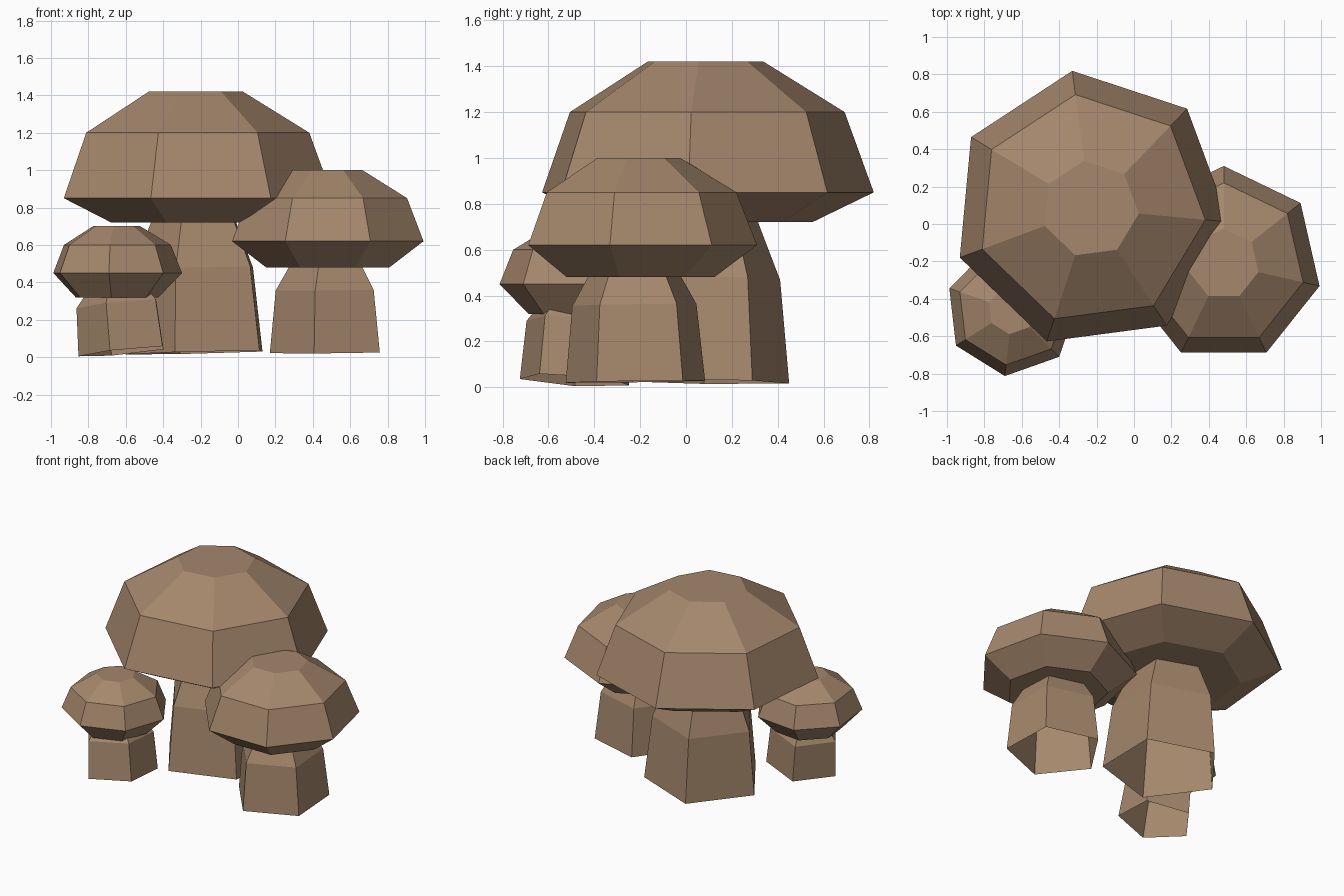
import bpy, bmesh
from math import radians, cos, sin, tau

cube = bpy.data.objects.get("Cube")
if cube:
    bpy.data.objects.remove(cube, do_unlink=True)

# Single brown material
COLOUR = (0.376, 0.243, 0.150, 1.0)
brown = bpy.data.materials.new("mushroom_brown")
brown.use_nodes = True
brown.diffuse_color = COLOUR
bsdf = next(n for n in brown.node_tree.nodes if n.type == 'BSDF_PRINCIPLED')
bsdf.inputs["Base Color"].default_value = COLOUR
bsdf.inputs["Roughness"].default_value = 0.9


def lathe(name, sides, phase, centre, rings, tilt=(0, 0), closed_base=True):
    """Stack flat-shaded polygon rings (radius, height) from bottom to top."""
    bm = bmesh.new()
    loops = []
    for radius, z in rings:
        loop = []
        for i in range(sides):
            a = radians(phase) + tau * i / sides
            dx, dy = radius * cos(a), radius * sin(a)
            # A tilted ring also shifts sideways as it rises
            loop.append(bm.verts.new((centre[0] + dx - tilt[0] * z,
                                      centre[1] + dy - tilt[1] * z,
                                      z + tilt[0] * dx + tilt[1] * dy)))
        loops.append(loop)
    for low, high in zip(loops, loops[1:]):
        for i in range(sides):
            j = (i + 1) % sides
            bm.faces.new((low[i], low[j], high[j], high[i]))
    bm.faces.new(loops[-1])
    if closed_base:
        bm.faces.new(loops[0][::-1])
    mesh = bpy.data.meshes.new(name)
    bm.to_mesh(mesh)
    bm.free()
    mesh.materials.append(brown)
    obj = bpy.data.objects.new(name, mesh)
    bpy.context.collection.objects.link(obj)
    return obj


# Seven-sided caps: underside, rim, shoulder, crown
lathe("large_cap", 7, 97.5, (-0.233, 0.08),
      [(0.475, 0.72), (0.745, 0.85), (0.617, 1.2), (0.26, 1.42)])
lathe("medium_cap", 7, 90, (0.48, -0.215),
      [(0.338, 0.48), (0.525, 0.62), (0.435, 0.85), (0.19, 1.0)])
lathe("small_cap", 7, 109.5, (-0.652, -0.46),
      [(0.228, 0.32), (0.355, 0.45), (0.295, 0.6), (0.13, 0.7)])

# Five-sided stems, open underneath, running up into the caps
lathe("large_stem", 5, 34, (-0.2, 0.065),
      [(0.4, 0.025), (0.352, 0.475), (0.25, 0.72), (0.22, 0.8)],
      tilt=(0.025, -0.015), closed_base=False)
lathe("medium_stem", 5, 39, (0.49, -0.215),
      [(0.32, 0.025), (0.285, 0.36), (0.215, 0.48), (0.18, 0.54)],
      tilt=(0.01, 0.015), closed_base=False)
lathe("small_stem", 5, 35, (-0.6, -0.49),
      [(0.25, 0.03), (0.235, 0.285), (0.19, 0.34), (0.16, 0.38)],
      tilt=(0.1, -0.06), closed_base=False)
